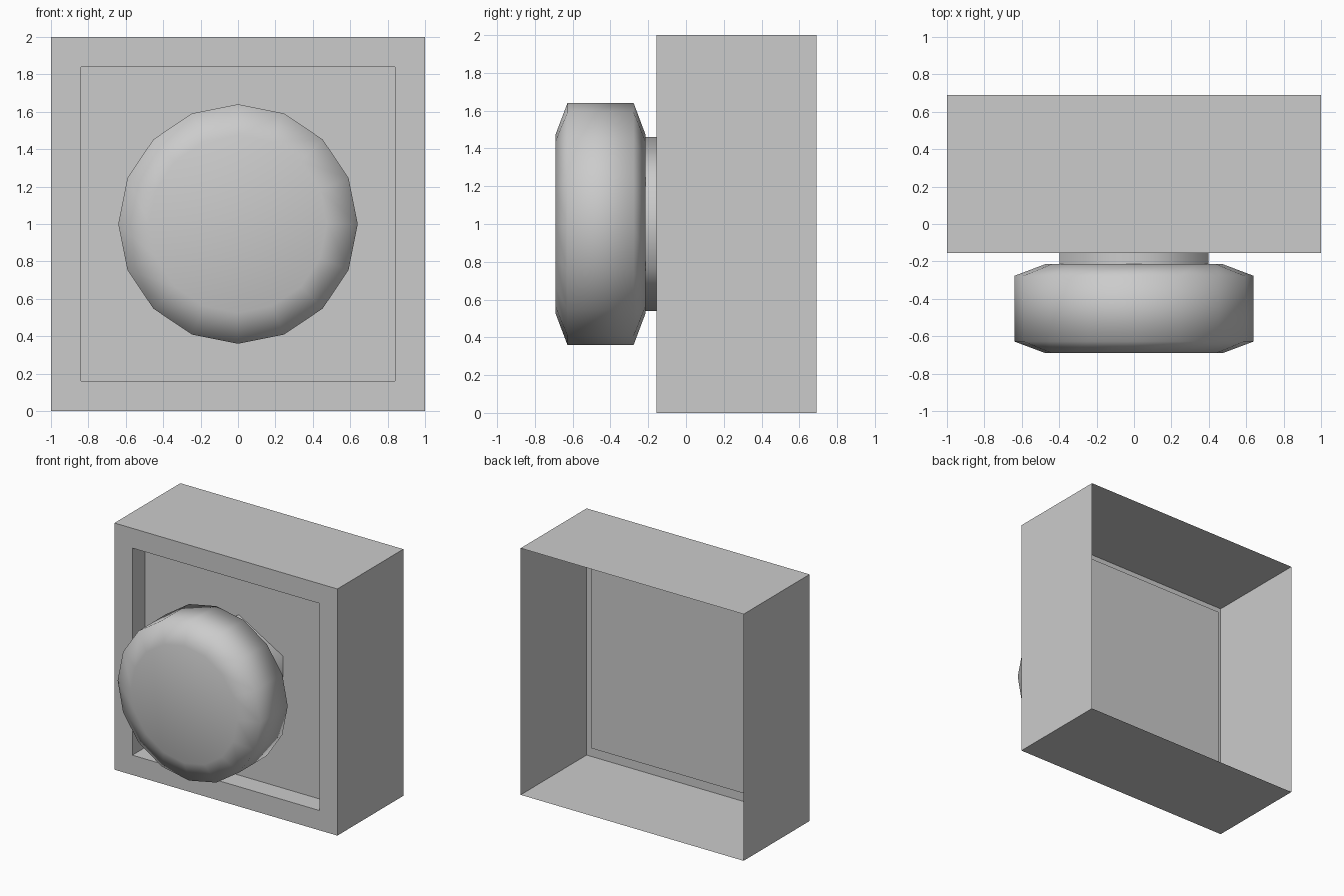
import bpy, bmesh
from math import sin, cos, tau

if "Cube" in bpy.data.objects:
    bpy.data.objects.remove(bpy.data.objects["Cube"])


def add_object(name, bm, smooth):
    bmesh.ops.recalc_face_normals(bm, faces=bm.faces)
    for f in bm.faces:
        f.smooth = smooth
    mesh = bpy.data.meshes.new(name)
    bm.to_mesh(mesh)
    bm.free()
    obj = bpy.data.objects.new(name, mesh)
    bpy.context.collection.objects.link(obj)
    return obj


def turned(name, sides, profile, caps=True):
    """Revolve (radius, y) points around the y axis at z = 1."""
    bm = bmesh.new()
    rings = [[bm.verts.new((r * sin(tau * i / sides), y, 1 + r * cos(tau * i / sides)))
              for i in range(sides)] for r, y in profile]
    for a, b in zip(rings, rings[1:]):
        for i in range(sides):
            j = (i + 1) % sides
            bm.faces.new((a[i], a[j], b[j], b[i]))
    if caps:
        bm.faces.new(rings[0])
        bm.faces.new(rings[-1])
    return add_object(name, bm, True)


# Housing: thin-walled box, open at the back, with a square recess in front
FRONT, BACK, RECESS = -0.155, 0.69, 0.165
bm = bmesh.new()
bmesh.ops.create_cube(bm, size=2)
for v in bm.verts:
    v.co.y = FRONT if v.co.y < 0 else BACK
    v.co.z += 1
bm.normal_update()
front = next(f for f in bm.faces if f.normal.y < -0.9)
back = next(f for f in bm.faces if f.normal.y > 0.9)
bmesh.ops.delete(bm, geom=[back], context='FACES_ONLY')
bmesh.ops.inset_region(bm, faces=[front], thickness=0.227)
panel = bmesh.ops.extrude_face_region(bm, geom=[front])
bmesh.ops.translate(bm, vec=(0, RECESS, 0),
                    verts=[g for g in panel['geom'] if isinstance(g, bmesh.types.BMVert)])
if front.is_valid:
    bmesh.ops.delete(bm, geom=[front], context='FACES_ONLY')
add_object("housing", bm, False)

# Hexagonal stem from the recessed panel to the button
turned("stem", 6, [(0.46, -0.215), (0.46, FRONT + RECESS)], caps=False)

# Round button with bevelled rims
turned("button", 16, [(0.475, -0.69), (0.64, -0.628), (0.64, -0.277), (0.475, -0.215)])
